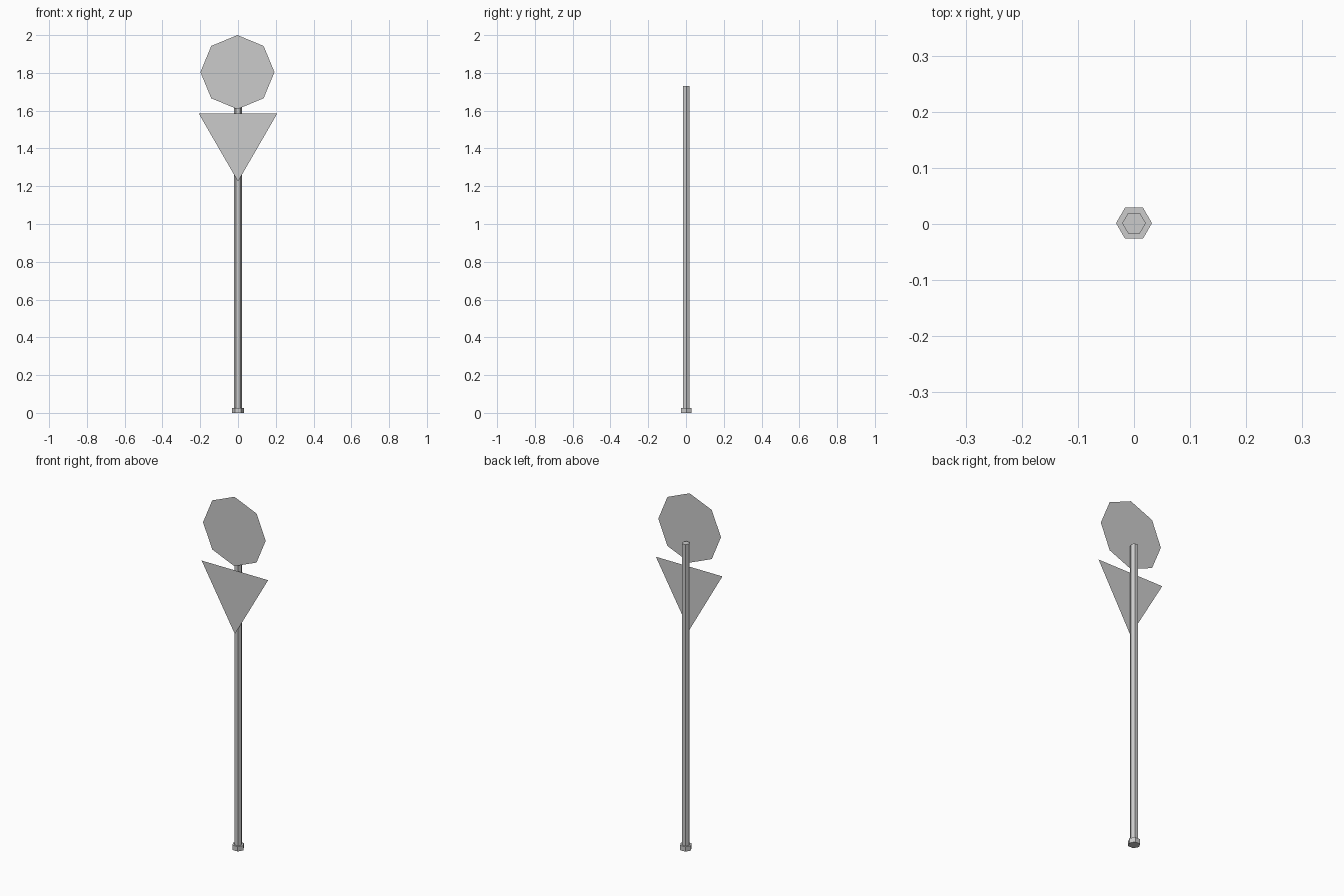
import bpy, bmesh
from math import cos, sin, pi, radians

if "Cube" in bpy.data.objects:
    bpy.data.objects.remove(bpy.data.objects["Cube"])

POLE_Y = 0.0015
SIGN_Y = -0.028


def hex_prism(name, radius, z0, z1):
    """Six-sided upright prism with corners on the x axis."""
    bm = bmesh.new()
    ring = [bm.verts.new((radius * cos(i * pi / 3), POLE_Y + radius * sin(i * pi / 3), z0))
            for i in range(6)]
    base = bm.faces.new(ring)
    top = bmesh.ops.extrude_face_region(bm, geom=[base], use_keep_orig=True)["geom"]
    bmesh.ops.translate(bm, vec=(0, 0, z1 - z0),
                        verts=[v for v in top if isinstance(v, bmesh.types.BMVert)])
    return finish(name, bm)


def flat_sign(name, sides, radius, x, z, start):
    """Thin regular polygon plate facing the front."""
    bm = bmesh.new()
    angles = [start + i * 2 * pi / sides for i in range(sides)]
    bm.faces.new([bm.verts.new((x + radius * cos(a), SIGN_Y, z + radius * sin(a)))
                  for a in angles])
    return finish(name, bm, False)


def finish(name, bm, closed=True):
    if closed:
        bmesh.ops.recalc_face_normals(bm, faces=bm.faces)
    mesh = bpy.data.meshes.new(name)
    bm.to_mesh(mesh)
    bm.free()
    obj = bpy.data.objects.new(name, mesh)
    bpy.context.collection.objects.link(obj)
    return obj


# Post and its foot collar
hex_prism("pole", 0.021, 0.0, 1.73)
hex_prism("pole_foot", 0.032, 0.0, 0.027)

# Octagonal sign above a downward-pointing triangular sign
flat_sign("octagon_sign", 8, 0.196, -0.003, 1.804, radians(90))
flat_sign("triangle_sign", 3, 0.24, 0.0, 1.465, radians(-90))
